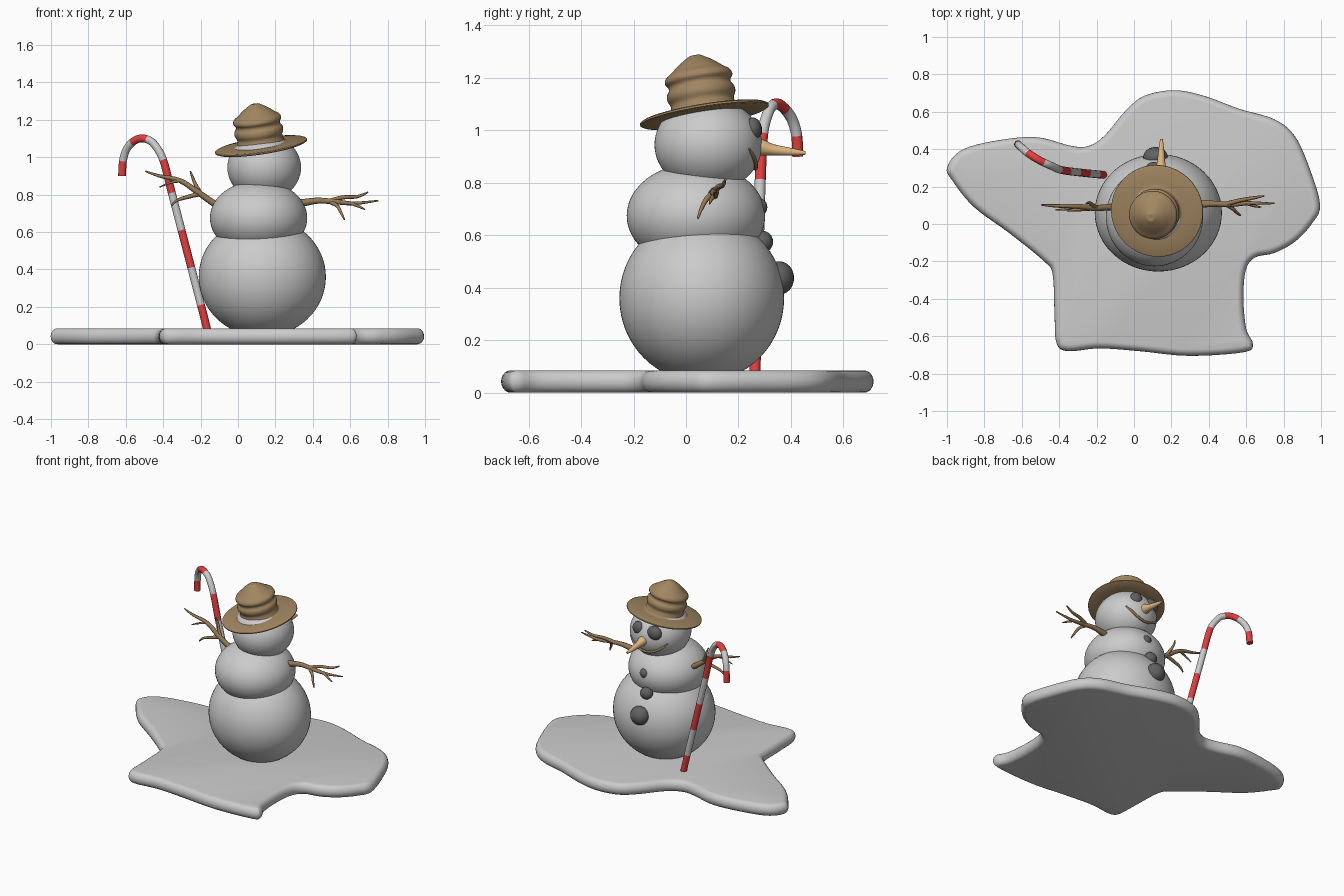
import bpy, bmesh
from math import sin, cos, pi, sqrt
from mathutils import Vector

if "Cube" in bpy.data.objects:
    bpy.data.objects.remove(bpy.data.objects["Cube"])


def material(name, color):
    m = bpy.data.materials.new(name)
    m.diffuse_color = (*color, 1)
    m.use_nodes = True
    m.node_tree.nodes["Principled BSDF"].inputs["Base Color"].default_value = m.diffuse_color
    return m


BROWN = material("hat_brown", (0.36, 0.24, 0.12))
TWIG = material("twig_brown", (0.30, 0.19, 0.09))
ORANGE = material("nose_orange", (0.75, 0.48, 0.22))
COAL = material("coal", (0.12, 0.12, 0.12))
RED = material("red", (0.75, 0.05, 0.05))
WHITE = material("white", (0.62, 0.62, 0.62))


def finish(name, bm, mats=()):
    bmesh.ops.recalc_face_normals(bm, faces=bm.faces[:])
    me = bpy.data.meshes.new(name)
    bm.to_mesh(me)
    bm.free()
    ob = bpy.data.objects.new(name, me)
    bpy.context.collection.objects.link(ob)
    for m in mats:
        me.materials.append(m)
    bpy.ops.object.select_all(action='DESELECT')
    bpy.context.view_layer.objects.active = ob
    ob.select_set(True)
    bpy.ops.object.shade_smooth_by_angle(angle=0.8)
    return ob


def loft(name, rings, mats=(), pick=None):
    """Skin closed rings of points and cap both ends."""
    bm = bmesh.new()
    vs = [[bm.verts.new(p) for p in r] for r in rings]
    n = len(vs[0])
    for k, (a, b) in enumerate(zip(vs, vs[1:])):
        for i in range(n):
            f = bm.faces.new((a[i], a[(i + 1) % n], b[(i + 1) % n], b[i]))
            f.material_index = pick(k / (len(vs) - 1)) if pick else 0
    bm.faces.new(vs[0][::-1])
    bm.faces.new(vs[-1])
    return finish(name, bm, mats)


def spline(pts, steps, closed=False):
    """Catmull-Rom through points of any dimension."""
    pts = [Vector(p) for p in pts]
    n = len(pts)
    at = (lambda i: pts[i % n]) if closed else (lambda i: pts[min(max(i, 0), n - 1)])
    out = []
    for i in range(n if closed else n - 1):
        a, b, c, d = (at(i + j) for j in (-1, 0, 1, 2))
        for s in range(steps):
            t = s / steps
            out.append(0.5 * (2 * b + (c - a) * t + (2 * a - 5 * b + 4 * c - d) * t * t
                              + (3 * b - a - 3 * c + d) * t ** 3))
    return out if closed else out + [pts[-1]]


def tube(name, pts, mats, steps=6, sides=12, pick=None):
    """Round tube along (x, y, z, radius) points."""
    path = spline(pts, steps)
    rings, side = [], None
    for i, p in enumerate(path):
        c = p.to_3d()
        t = (path[min(i + 1, len(path) - 1)].to_3d() - path[max(i - 1, 0)].to_3d()).normalized()
        side = side or t.orthogonal()
        side = (side - t * side.dot(t)).normalized()
        up = t.cross(side)
        rings.append([c + p[3] * (side * cos(2 * pi * k / sides) + up * sin(2 * pi * k / sides))
                      for k in range(sides)])
    return loft(name, rings, mats, pick)


def ball(name, centre, radii, mats=(), seg=64):
    bm = bmesh.new()
    bmesh.ops.create_uvsphere(bm, u_segments=seg, v_segments=seg // 2, radius=1)
    for v in bm.verts:
        v.co = Vector(c + r * q for c, r, q in zip(centre, radii, v.co))
    return finish(name, bm, mats)


# puddle-shaped snow base with a fully rounded rim
outline = [(-1, .3), (-.93, .39), (-.77, .44), (-.53, .465), (-.345, .42), (-.25, .415),
           (-.16, .47), (-.05, .6), (.055, .685), (.215, .715), (.375, .685), (.565, .615),
           (.75, .56), (.86, .47), (.94, .295), (.995, .1), (.95, 0), (.86, -.095), (.75, -.155),
           (.645, -.18), (.597, -.25), (.585, -.4), (.6, -.56), (.635, -.64), (.59, -.685),
           (.295, -.705), (.03, -.68), (-.185, -.665), (-.355, -.68), (-.415, -.635),
           (-.425, -.48), (-.435, -.27), (-.48, -.2), (-.665, -.05), (-.855, .09), (-.97, .23)]
edge = spline(outline, 5, True)
inward = []
for i in range(len(edge)):
    t = (edge[(i + 1) % len(edge)] - edge[i - 1]).normalized()
    inward.append(Vector((t.y, -t.x)))
R = 0.0425
rings = []
for k in range(11):
    a = -pi / 2 + pi * k / 10
    off = 0.036 * (1 - cos(a))
    rings.append([(p + n * off).to_3d() + Vector((0, 0, R + R * sin(a)))
                  for p, n in zip(edge, inward)])
loft("snow_base", rings)

# three snowballs
ball("lower_snowball", (.13, .06, .36), (.34, .314, .32))
ball("middle_snowball", (.11, .038, .675), (.26, .264, .2))
HEAD, HR = (.14, .085, .945), (.197, .205, .178)
ball("head", HEAD, HR)

# coal eyes and buttons
for name, c, r in [("right_eye", (.07, .255, 1.0), (.052, .035, .047)),
                   ("left_eye", (.195, .255, 1.005), (.043, .033, .044)),
                   ("top_button", (.13, .28, .707), (.034, .03, .034)),
                   ("middle_button", (.105, .292, .575), (.044, .04, .042)),
                   ("bottom_button", (.115, .355, .437), (.066, .057, .064))]:
    ball(name, c, r, [COAL], 24)

# carrot nose
tube("nose", [(.143, .25, .937, .04), (.144, .29, .934, .031), (.145, .33, .926, .022),
              (.146, .4, .918, .015), (.147, .455, .914, .007)], [ORANGE], sides=20)

# smile, laid on the head surface
smile = []
for k in range(-4, 5):
    x, z = HEAD[0] - .01 + .14 * k / 4, .855 + .075 * (k / 4) ** 2
    q = 1 - ((x - HEAD[0]) / HR[0]) ** 2 - ((z - HEAD[2]) / HR[2]) ** 2
    smile.append((x, HEAD[1] + HR[1] * sqrt(q) + .003, z, .004 if abs(k) == 4 else .008))
tube("mouth", smile, [TWIG], 3, 10)

# tilted hat: brim and crown turned from one profile
lower = [(.02, -.008), (.18, -.008), (.24, -.008), (.248, -.004), (.248, .003), (.24, .007)]
crown = spline([(.16, .009), (.132, .014), (.125, .03), (.122, .05), (.131, .072), (.13, .092),
                (.12, .108), (.12, .122), (.13, .138), (.124, .157), (.1, .175), (.065, .203),
                (.03, .225), (.018, .23), (.004, .229)], 4)
tilt = Vector((-.15, -.16, 1)).to_track_quat('Z', 'Y')
rings = [[Vector((.123, .07, 1.06)) + tilt @ Vector((r * cos(2 * pi * k / 48), r * sin(2 * pi * k / 48), h))
          for k in range(48)] for r, h in lower + [tuple(p) for p in crown]]
loft("hat", rings, [BROWN])

# twig arms with side shoots
arms = {
    "right_arm": [(-.04, .08, .71, .02), (-.12, .09, .748, .018), (-.21, .085, .81, .016),
                  (-.31, .095, .875, .013), (-.42, .097, .9, .009), (-.495, .102, .925, .004)],
    "right_arm_upper_twig": [(-.2, .087, .805, .013), (-.225, .105, .85, .01),
                             (-.24, .115, .885, .008), (-.255, .11, .925, .004)],
    "right_arm_lower_twig": [(-.2, .087, .805, .013), (-.26, .08, .79, .011),
                             (-.325, .075, .77, .008), (-.355, .07, .742, .004)],
    "right_arm_end_twig": [(-.31, .095, .875, .01), (-.36, .08, .865, .007), (-.42, .075, .84, .003)],
    "left_arm": [(.27, .09, .745, .021), (.35, .105, .757, .02), (.43, .108, .768, .016),
                 (.52, .105, .762, .014), (.62, .112, .753, .01), (.75, .11, .768, .004)],
    "left_arm_upper_twig": [(.49, .106, .765, .013), (.56, .125, .785, .011),
                            (.64, .14, .79, .009), (.695, .15, .813, .004)],
    "left_arm_lower_twig": [(.49, .106, .762, .012), (.53, .08, .74, .01),
                            (.55, .06, .705, .008), (.57, .045, .665, .004)],
    "left_arm_end_twig": [(.6, .11, .755, .009), (.65, .095, .735, .007), (.68, .09, .72, .003)],
}
for name, pts in arms.items():
    tube(name, pts, [TWIG], 4, 8)

# striped hooked cane: nodes fall on the stripe boundaries
W = .021
nodes = [(-.165, .263, .08), (-.198, .266, .21), (-.25, .271, .41), (-.302, .277, .61),
         (-.354, .283, .81), (-.4, .292, .985), (-.447, .313, 1.068), (-.485, .33, 1.095),
         (-.525, .352, 1.1), (-.565, .378, 1.08), (-.597, .405, 1.04), (-.615, .422, .98),
         (-.62, .426, .9)]
stripes = "010100100100"
colours = "RWRWRWWRRWWR"
tube("striped_cane", [(*p, W) for p in nodes], [RED, WHITE], 6, 16,
     lambda f: "RW".index(colours[min(int(f * len(colours) + 1e-6), len(colours) - 1)]))
